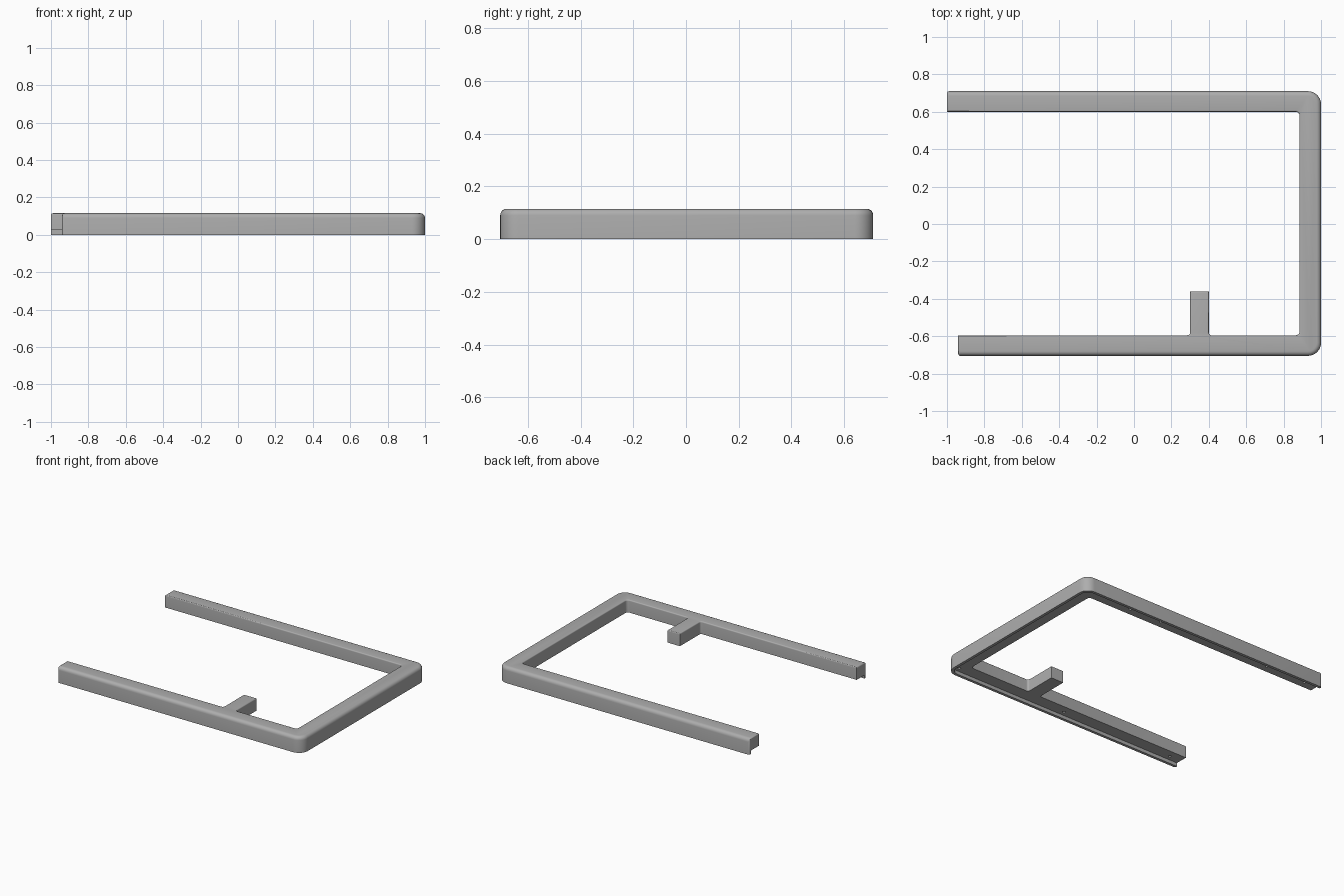
import bpy, bmesh, math
from mathutils import Vector

cube = bpy.data.objects.get("Cube")
if cube:
    bpy.data.objects.remove(cube, do_unlink=True)

TOP, BASE, LIP = 0.115, 0.025, 0.02

grey = bpy.data.materials.new("matte_grey")
grey.use_nodes = True
colour = (0.42, 0.42, 0.42, 1)
grey.diffuse_color = colour
grey.node_tree.nodes["Principled BSDF"].inputs["Base Color"].default_value = colour


def rounded(corners, steps=8):
    """Outline through (x, y, radius) right-angle corners."""
    pts = []
    for i, (x, y, r) in enumerate(corners):
        p = Vector((x, y))
        if not r:
            pts.append(p)
            continue
        a = (Vector(corners[i - 1][:2]) - p).normalized() * r
        b = (Vector(corners[(i + 1) % len(corners)][:2]) - p).normalized() * r
        for k in range(steps + 1):
            t = k / steps * math.pi / 2
            pts.append(p + a * (1 - math.sin(t)) + b * (1 - math.cos(t)))
    return pts


def prism(name, pts, z0, z1, weight=None):
    """Extruded outline, with an optional bevel weight rule for edges."""
    bm = bmesh.new()
    face = bm.faces.new([bm.verts.new((p.x, p.y, z0)) for p in pts])
    ext = bmesh.ops.extrude_face_region(bm, geom=[face])
    for v in ext["geom"]:
        if isinstance(v, bmesh.types.BMVert):
            v.co.z = z1
    bmesh.ops.recalc_face_normals(bm, faces=bm.faces)
    if weight:
        layer = bm.edges.layers.float.new("bevel_weight_edge")
        for e in bm.edges:
            e[layer] = weight(e)
    mesh = bpy.data.meshes.new(name)
    bm.to_mesh(mesh)
    bm.free()
    obj = bpy.data.objects.new(name, mesh)
    bpy.context.collection.objects.link(obj)
    mesh.materials.append(grey)
    return obj


def edge_round(e):
    """Wide rounding outside, narrow inside and on the open ends."""
    a, b = (v.co for v in e.verts)
    mid = (a + b) / 2
    outside = mid.x > 0.93 or abs(mid.y) > 0.64
    end = mid.x < -0.93
    if abs(a.z - b.z) > 0.01:
        return 0.45 if end and abs(mid.y) > 0.68 else 0
    if mid.z < TOP - 0.01:
        return 0
    if end:
        return 0.45
    return 1 if outside else 0.3


# Three-sided frame with a short support arm
outline = rounded([
    (-0.94, -0.705, 0), (1, -0.705, 0.07), (1, 0.71, 0.07), (-1, 0.71, 0),
    (-1, 0.6, 0), (0.885, 0.6, 0.02), (0.885, -0.595, 0.02),
    (0.4, -0.595, 0.015), (0.4, -0.36, 0), (0.3, -0.36, 0),
    (0.3, -0.595, 0.015), (-0.94, -0.595, 0)])
frame = prism("frame", outline, 0, TOP, edge_round)
bevel = frame.modifiers.new("rounded_edges", "BEVEL")
bevel.limit_method = "WEIGHT"
bevel.width = 0.025
bevel.segments = 5
bevel.use_clamp_overlap = False


def cut(cutter):
    cutter.hide_render = True
    cutter.hide_set(True)
    mod = frame.modifiers.new(cutter.name, "BOOLEAN")
    mod.operation = "DIFFERENCE"
    mod.solver = "EXACT"
    mod.object = cutter


# Recess underneath, leaving a thin lip along the outer edge
cut(prism("underside_cutter", rounded([
    (-1.2, -0.705 + LIP, 0), (1 - LIP, -0.705 + LIP, 0.05),
    (1 - LIP, 0.71 - LIP, 0.05), (-1.2, 0.71 - LIP, 0)]), -0.1, BASE))

# Screw holes in the underside
holes = [(x, 0.655) for x in (0.94, 0.58, 0.32, -0.58, -0.9)]
holes += [(x, -0.65) for x in (0.94, 0.05, -0.85)]
bm = bmesh.new()
for x, y in holes:
    ring = bmesh.ops.create_cone(bm, cap_ends=True, segments=12,
                                 radius1=0.01, radius2=0.01, depth=0.06)
    bmesh.ops.translate(bm, verts=ring["verts"], vec=(x, y, 0.04))
mesh = bpy.data.meshes.new("screw_hole_cutter")
bm.to_mesh(mesh)
bm.free()
drill = bpy.data.objects.new("screw_hole_cutter", mesh)
bpy.context.collection.objects.link(drill)
mesh.materials.append(grey)
cut(drill)

# Apply the modifiers, remove the cutters and shade
bpy.context.view_layer.objects.active = frame
frame.select_set(True)
for mod in list(frame.modifiers):
    bpy.ops.object.modifier_apply(modifier=mod.name)
for name in ("underside_cutter", "screw_hole_cutter"):
    bpy.data.objects.remove(bpy.data.objects[name], do_unlink=True)
bpy.ops.object.shade_smooth_by_angle(angle=math.radians(35))
